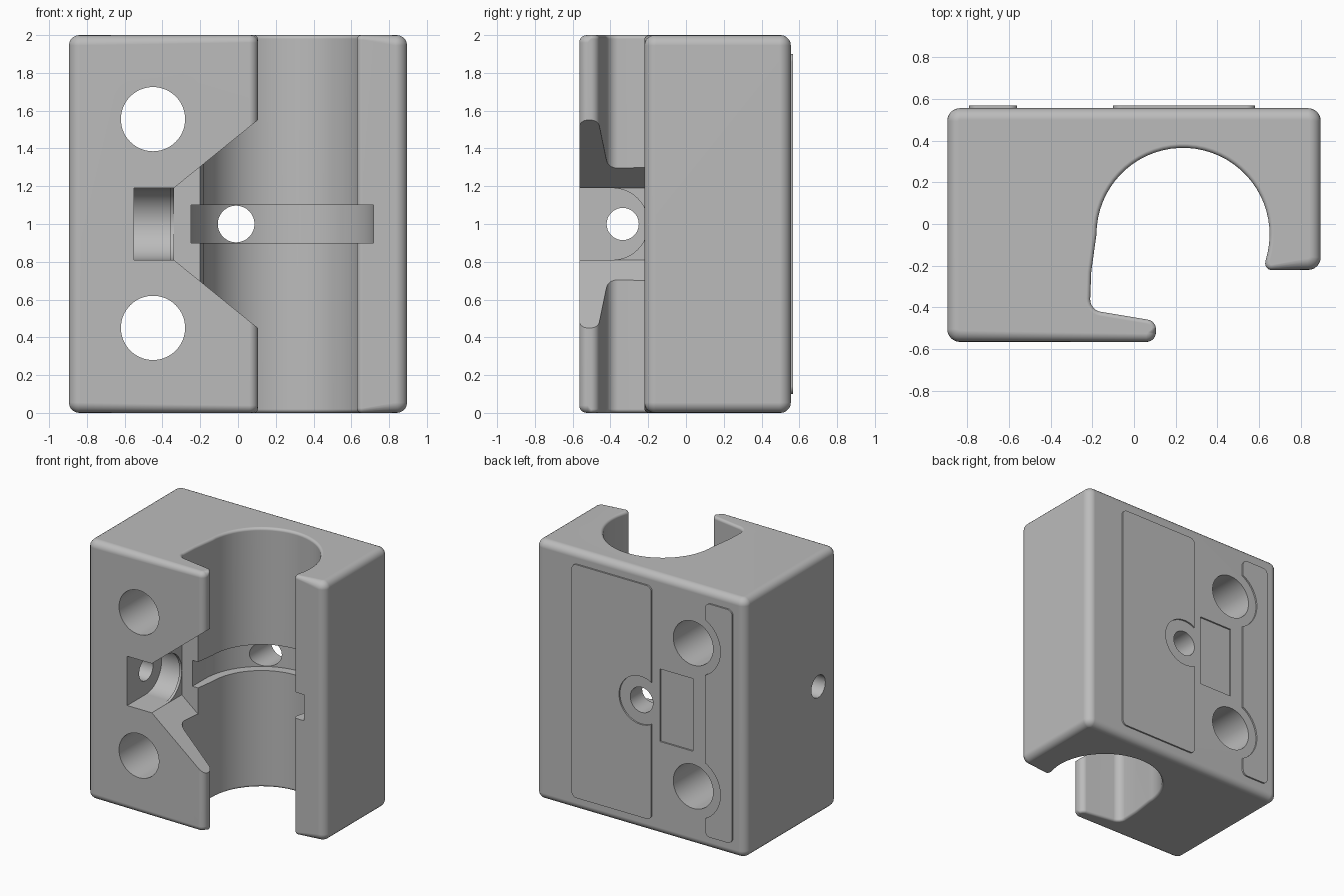
import bpy, bmesh, math
from mathutils import Vector

if "Cube" in bpy.data.objects:
    bpy.data.objects.remove(bpy.data.objects["Cube"], do_unlink=True)

grey = bpy.data.materials.new("matte grey")
grey.use_nodes = True
grey.diffuse_color = (0.5, 0.5, 0.5, 1)
grey.node_tree.nodes["Principled BSDF"].inputs["Base Color"].default_value = (0.5, 0.5, 0.5, 1)


def arc(cx, cy, r, start, end, n):
    """Points on an arc, angles in degrees."""
    angles = [math.radians(start + (end - start) * i / n) for i in range(n + 1)]
    return [(cx + r * math.cos(a), cy + r * math.sin(a)) for a in angles]


def circle(cx, cy, r):
    return arc(cx, cy, r, 0, 360, 64)[:-1]


def rect(x0, x1, y0, y1):
    return [(x0, y0), (x1, y0), (x1, y1), (x0, y1)]


def fillet(corners, steps=6):
    """Round each (x, y, radius, rim) corner; give (point, rim) pairs."""
    out = []
    for i, (x, y, radius, rim) in enumerate(corners):
        p = Vector((x, y))
        if radius == 0:
            out.append((p, rim))
            continue
        d1 = (Vector(corners[i - 1][:2]) - p).normalized()
        d2 = (Vector(corners[(i + 1) % len(corners)][:2]) - p).normalized()
        half = math.acos(d1.dot(d2)) / 2
        t = radius / math.tan(half)
        c = p + (d1 + d2).normalized() * radius / math.sin(half)
        for k in range(steps + 1):
            v = (p + d1 * t - c).lerp(p + d2 * t - c, k / steps)
            out.append((c + v.normalized() * radius, rim))
    return out


def finish(name, bm):
    bmesh.ops.recalc_face_normals(bm, faces=bm.faces)
    mesh = bpy.data.meshes.new(name)
    bm.to_mesh(mesh)
    bm.free()
    mesh.materials.append(grey)
    obj = bpy.data.objects.new(name, mesh)
    bpy.context.collection.objects.link(obj)
    return obj


def loft(name, rings):
    """Skin a stack of equal rings and cap both ends."""
    bm = bmesh.new()
    rows = [[bm.verts.new(p) for p in ring] for ring in rings]
    n = len(rows[0])
    for a, b in zip(rows, rows[1:]):
        for i in range(n):
            j = (i + 1) % n
            bm.faces.new((a[i], a[j], b[j], b[i]))
    bm.faces.new(rows[0][::-1])
    bm.faces.new(rows[-1])
    return finish(name, bm)


def prism(name, profile, axis, lo, hi):
    """Extrude a profile along x (y,z), y (x,z) or z (x,y)."""
    place = {"x": lambda u, v, w: (w, u, v),
             "y": lambda u, v, w: (u, w, v),
             "z": lambda u, v, w: (u, v, w)}[axis]
    return loft(name, [[place(u, v, w) for u, v in profile] for w in (lo, hi)])


def activate(obj):
    bpy.ops.object.select_all(action="DESELECT")
    obj.select_set(True)
    bpy.context.view_layer.objects.active = obj


def cut(obj, cutters):
    activate(obj)
    for cutter in cutters:
        mod = obj.modifiers.new("cut", "BOOLEAN")
        mod.operation = "DIFFERENCE"
        mod.solver = "EXACT"
        mod.object = cutter
        bpy.ops.object.modifier_apply(modifier=mod.name)
        bpy.data.objects.remove(cutter, do_unlink=True)


def smooth(obj):
    activate(obj)
    bpy.ops.object.shade_smooth_by_angle(angle=math.radians(30))
    mod = obj.modifiers.new("even shading", "WEIGHTED_NORMAL")
    mod.keep_sharp = True


# Clamp body: block with a hooked bore, rounded on every rim
BORE = (0.235, -0.05)
corners = [(-0.895, -0.565, 0.06, 0.055), (0.105, -0.565, 0.045, 0.04),
           (0.105, -0.465, 0.045, 0.02), (-0.212, -0.412, 0.06, 0.02),
           (-0.205, -0.23, 0, 0.02)]
corners += [(x, y, 0, 0.02) for x, y in arc(*BORE, 0.415, 180, -17, 36)]
corners += [(0.622, -0.22, 0.03, 0.025), (0.895, -0.22, 0.06, 0.055),
            (0.895, 0.555, 0.06, 0.055), (-0.895, 0.555, 0.06, 0.055)]
outline = fillet(corners)

insets = []
for i, (p, rim) in enumerate(outline):
    d1 = (p - outline[i - 1][0]).normalized()
    d2 = (outline[(i + 1) % len(outline)][0] - p).normalized()
    n1, n2 = Vector((-d1.y, d1.x)), Vector((-d2.y, d2.x))
    insets.append((n1 + n2) / (1 + n1.dot(n2)))

STEPS = 5
lower, upper = [], []
for k in range(STEPS + 1):
    a = math.pi / 2 * k / STEPS
    low, high = [], []
    for (p, rim), m in zip(outline, insets):
        q = p + m * rim * (1 - math.sin(a))
        z = rim * (1 - math.cos(a))
        low.append((q.x, q.y, z))
        high.append((q.x, q.y, 2 - z))
    lower.append(low)
    upper.append(high)
body = loft("clamp_body", lower + upper[::-1])


# Pocket profile with a half-round back
def pocket(back):
    return [(-0.7, 0.81)] + arc(back - 0.19, 1, 0.19, -90, 90, 24) + [(-0.7, 1.19)]


cutters = [prism("screw_hole_cutter", circle(-0.45, z, 0.17), "y", -1, 1)
           for z in (0.45, 1.555)]
cutters += [
    prism("notch_cutter", [(-0.34, 0.81), (0.2, 0.373), (0.2, 1.627), (-0.34, 1.19)],
          "y", -0.8, -0.2),
    prism("pocket_cutter", pocket(-0.145), "x", -0.55, -0.36),
    prism("channel_cutter", pocket(-0.2), "x", -0.37, -0.1),
    prism("groove_cutter", arc(*BORE, 0.483, 0, 180, 48) + [(-0.248, -0.45), (0.718, -0.45)],
          "z", 0.9, 1.1),
    prism("rear_hole_cutter", circle(-0.01, 1, 0.097), "y", 0, 1),
    prism("side_hole_cutter", circle(-0.335, 1, 0.085), "x", -1, -0.45),
    prism("label_recess_cutter", rect(-0.45, -0.165, 0.72, 1.28), "y", 0.543, 0.7),
]
cut(body, cutters)
smooth(body)


# Raised pads on the back, notched around the holes
def pad(name, x0, x1, notches):
    shape = fillet([(x, z, 0.04, 0) for x, z in rect(x0, x1, 0.1, 1.9)])
    obj = prism(name, [tuple(p) for p, _ in shape], "y", 0.55, 0.567)
    cut(obj, [prism("pad_cutter", circle(*n), "y", 0.4, 0.8) for n in notches])
    smooth(obj)


pad("wide_back_pad", -0.1, 0.58, [(-0.01, 1, 0.185)])
pad("narrow_back_pad", -0.79, -0.56, [(-0.45, z, 0.24) for z in (0.45, 1.555)])
